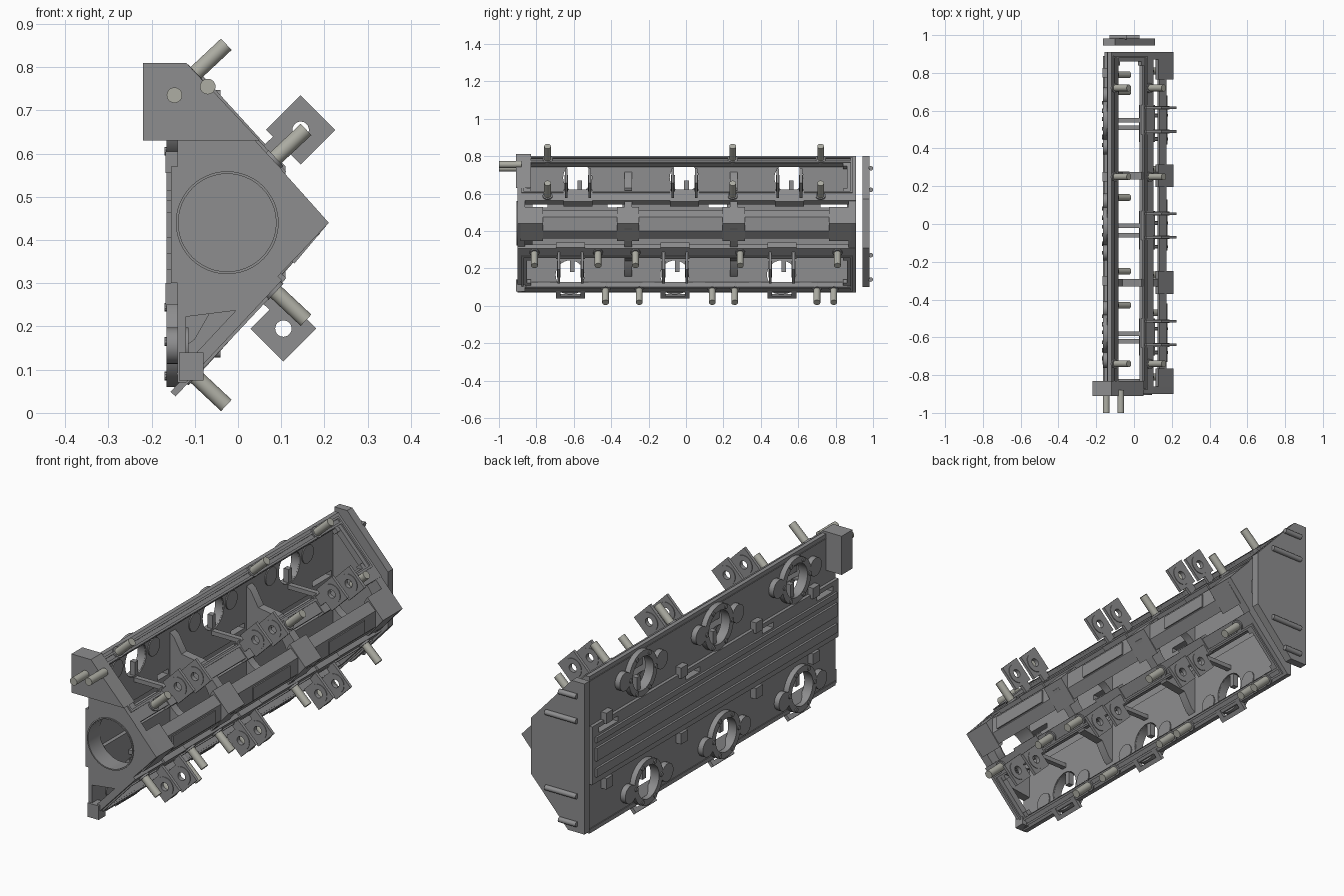
import bpy, bmesh, math
from mathutils import Vector

if "Cube" in bpy.data.objects:
    bpy.data.objects.remove(bpy.data.objects["Cube"])

MID = 0.87          # lower half mirrors the upper one: z -> MID - z


def colour(name, rgb):
    m = bpy.data.materials.new(name)
    m.diffuse_color = (*rgb, 1)
    m.use_nodes = True
    m.node_tree.nodes["Principled BSDF"].inputs["Base Color"].default_value = m.diffuse_color
    return m


body_mat = colour("body_grey", (0.27, 0.27, 0.275))
pin_mat = colour("pin_grey", (0.42, 0.42, 0.37))


def finish(name, bm, mat=None):
    bmesh.ops.recalc_face_normals(bm, faces=bm.faces)
    me = bpy.data.meshes.new(name)
    bm.to_mesh(me)
    bm.free()
    ob = bpy.data.objects.new(name, me)
    bpy.context.collection.objects.link(ob)
    me.materials.append(mat or body_mat)
    return ob


def circle(u, z, r, n=32):
    return [(u + r * math.cos(2 * math.pi * k / n), z + r * math.sin(2 * math.pi * k / n)) for k in range(n)]


def rect(u0, u1, z0, z1):
    return [(u0, z0), (u1, z0), (u1, z1), (u0, z1)]


def prism(name, pts, a0, a1, low=False, holes=(), axis='y'):
    """Extrude an outline with holes along y (x-z outline) or x (y-z outline)."""
    bm = bmesh.new()
    edges = []
    for loop in (pts, *holes):
        vs = []
        for u, z in loop:
            z = MID - z if low else z
            vs.append(bm.verts.new((u, a0, z) if axis == 'y' else (a0, u, z)))
        edges += [bm.edges.new((vs[i - 1], vs[i])) for i in range(len(vs))]
    if holes:
        bmesh.ops.triangle_fill(bm, edges=edges, use_beauty=True)
    else:
        bm.faces.new(vs)
    r = bmesh.ops.extrude_face_region(bm, geom=bm.faces[:])
    move = (0, a1 - a0, 0) if axis == 'y' else (a1 - a0, 0, 0)
    bmesh.ops.translate(bm, vec=move, verts=[v for v in r["geom"] if isinstance(v, bmesh.types.BMVert)])
    return finish(name, bm)


def box(name, x0, x1, y0, y1, z0, z1, low=False):
    return prism(name, rect(x0, x1, z0, z1), y0, y1, low)


def cyl(name, a, b, r, low=False, mat=None, seg=24):
    a, b = Vector(a), Vector(b)
    if low:
        a.z, b.z = MID - a.z, MID - b.z
    bm = bmesh.new()
    bmesh.ops.create_cone(bm, cap_ends=True, segments=seg, radius1=r, radius2=r, depth=(b - a).length)
    rot = (b - a).to_track_quat('Z', 'Y').to_matrix().to_4x4()
    rot.translation = (a + b) / 2
    bm.transform(rot)
    return finish(name, bm, mat)


# Sloped flange axes: D runs down the slope, N points outward
P, D, N = Vector((-0.12, 0.80)), Vector((0.683, -0.73)), Vector((0.73, 0.683))


def on_slope(s, h):
    p = P + D * s + N * h
    return (p.x, p.y)


def slope_box(name, s0, s1, h0, h1, y0, y1, low):
    return prism(name, [on_slope(s0, h0), on_slope(s1, h0), on_slope(s1, h1), on_slope(s0, h1)], y0, y1, low)


# Back wall: upper and lower panels plus recessed centre web with rails
HOLES = {False: (-0.58, -0.01, 0.55), True: (-0.62, -0.06, 0.51)}
HZ = {False: 0.685, True: 0.705}
SLOTS = [rect(y0, y1, 0.525, 0.55) for y0, y1 in ((-0.86, -0.74), (-0.42, -0.34), (0.12, 0.22), (0.72, 0.86))]
for low in (False, True):
    t = "lower" if low else "upper"
    ports = [circle(y, HZ[low], 0.078) for y in HOLES[low]]
    prism(t + "_back_panel", rect(-0.9, 0.91, 0.50, 0.80), -0.14, -0.12, low,
          ports + ([] if low else SLOTS), 'x')
    for y in HOLES[low]:
        # Port collar with ear bosses, bolts and a small key
        z = HZ[low]
        prism(t + "_port_collar", circle(y, z, 0.105), -0.165, -0.125, low, [circle(y, z, 0.077)], 'x')
        for dy in (-0.14, 0.13):
            cyl(t + "_port_boss", (-0.165, y + dy, z + 0.01), (-0.115, y + dy, z + 0.01), 0.042, low)
        for k in range(6):
            by, bz = circle(y, z, 0.092, 6)[k]
            cyl(t + "_collar_bolt", (-0.17, by, bz), (-0.16, by, bz), 0.010, low, seg=10)
        box(t + "_port_key", -0.15, -0.125, y, y + 0.025, z - 0.08, z - 0.015, low)
        # Thin cross tie from back wall to flange
        box(t + "_cross_tie", -0.12, 0.06, y - 0.012, y + 0.012, 0.585, 0.605, low)

prism("centre_web", rect(-0.9, 0.91, 0.30, 0.57), -0.155, -0.138, False, SLOTS, 'x')
for z0, z1 in ((0.33, 0.37), (0.405, 0.465), (0.49, 0.515)):
    box("back_rail", -0.165, -0.15, -0.88, 0.89, z0, z1)
for y in (-0.72, -0.3, 0.25, 0.8):
    for z in (0.25, 0.555):
        box("back_clamp", -0.168, -0.135, y - 0.025, y + 0.025, z, z + 0.05)

# End walls with the shaft bore; the front one is open at the bottom
BORE = circle(-0.025, 0.44, 0.113, 48)
prism("front_end_wall", [(-0.14, 0.63), (0.04, 0.63), (0.21, 0.44), (0.02, 0.24), (-0.14, 0.22)],
      -0.90, -0.86, False, [BORE])
prism("rear_end_wall", [(-0.14, 0.80), (-0.12, 0.80), (0.21, 0.44), (-0.12, 0.07), (-0.14, 0.07)],
      0.87, 0.91, False, [BORE])
prism("bore_ring", circle(-0.025, 0.44, 0.119, 48), -0.905, -0.82, False, [BORE])

# Inner bulkheads: gusseted thin wall with a thick crest block
half = [(-0.14, 0.73), (-0.10, 0.70), (-0.06, 0.63), (0.04, 0.615), (0.19, 0.455)]
outline = half + [(x, MID - z) for x, z in reversed(half)]
for y in (-0.31, 0.255):
    prism("bulkhead", outline, y - 0.02, y + 0.02, False, [BORE])
for y in (-0.825, -0.31, 0.255, 0.825):
    prism("crest_block", [(0.13, 0.527), (0.21, 0.44), (0.13, 0.345), (0.115, 0.365), (0.115, 0.505)],
          y - 0.06, y + 0.06)

# Crest rail along the ridge, with raised pads
prism("crest_rail", [(0.135, 0.51), (0.172, 0.475), (0.172, 0.40), (0.135, 0.36), (0.125, 0.37),
                     (0.155, 0.405), (0.155, 0.465), (0.125, 0.50)], -0.9, 0.91)
for y0, y1 in ((-0.73, -0.42), (-0.14, 0.13), (0.42, 0.68)):
    box("crest_pad", 0.165, 0.178, y0, y1, 0.405, 0.465)

# Sloped flanges, lugs and studs for both banks
STUDS = {False: ((-0.74, 0.25, 0.72), (-0.74, 0.25, 0.72)),
         True: ((-0.43, -0.25, 0.14, 0.26, 0.70, 0.79), (-0.81, -0.47, -0.27, 0.29, 0.81))}
LUG = {False: (0.145, 0.655, 0.08), True: (0.105, MID - 0.195, 0.076)}
for low in (False, True):
    t = "lower" if low else "upper"
    slope_box(t + "_flange_outer_bar", 0, 0.05, -0.03, 0, -0.9, 0.91, low)
    slope_box(t + "_flange_inner_bar", 0.255, 0.325, -0.03, 0, -0.9, 0.91, low)
    for y in (-0.9, 0.86):
        slope_box(t + "_flange_end_bar", 0.03, 0.27, -0.03, 0, y, y + 0.05, low)
    # Raised gasket lip
    for s in (0.012, 0.038, 0.262):
        slope_box(t + "_gasket_lip", s, s + 0.01, -0.01, 0.007, -0.88, 0.89, low)
    for y in (-0.88, 0.88):
        slope_box(t + "_gasket_lip_end", 0.012, 0.272, -0.01, 0.007, y, y + 0.01, low)
    # Chamfered window corners
    for ye, sy in ((-0.85, 1), (0.86, -1)):
        for s0, ss in ((0.05, 1), (0.255, -1)):
            slope_box(t + "_window_corner", min(s0, s0 + ss * .02), max(s0, s0 + ss * .02), -0.028, -0.002,
                      min(ye, ye + sy * .02), max(ye, ye + sy * .02), low)
    box(t + "_inner_rail", 0.03, 0.055, -0.88, 0.89, 0.57, 0.605, low)

    for s, ys in zip((0.025, 0.295), STUDS[low]):
        for y in ys:
            a, b, c = on_slope(s, -0.025), on_slope(s, 0.104), on_slope(s, 0.008)
            cyl(t + "_stud", (a[0], y, a[1]), (b[0], y, b[1]), 0.018, low, pin_mat)
            cyl(t + "_stud_seat", (a[0], y, a[1]), (c[0], y, c[1]), 0.026, low)

    cx, cz, hd = LUG[low]
    for y in HOLES[low]:
        for yl in (y - 0.06, y + 0.065):
            # Eye lug: diamond plate with a ringed hole and a root arm
            eye = [circle(cx, cz, 0.019, 24)]
            prism(t + "_eye_lug", circle(cx, cz, hd, 4), yl - 0.007, yl + 0.007, low, eye)
            prism(t + "_lug_hub", circle(cx, cz, 0.044), yl - 0.010, yl + 0.010, low, eye)
            slope_box(t + "_lug_arm", 0.255, 0.30, -0.02, 0.045, yl - 0.007, yl + 0.007, low)
        slope_box(t + "_lug_base", 0.25, 0.335, -0.035, 0.004, y - 0.075, y + 0.08, low)
        if low:
            # U-shaped tab below the lower flange
            for ya, yb in ((y - 0.075, y - 0.05), (y + 0.055, y + 0.08)):
                slope_box("lower_tab_side", -0.035, 0.02, -0.012, 0.004, ya, yb, low)
            slope_box("lower_tab_bar", -0.04, -0.02, -0.012, 0.004, y - 0.075, y + 0.08, low)

# Front corner bracket, small foot block and two long pins
prism("front_bracket", [(-0.22, 0.81), (-0.12, 0.81), (0.05, 0.63), (-0.22, 0.63)], -0.91, -0.83)
box("front_foot", -0.137, -0.08, -0.91, -0.86, 0.075, 0.14)
for x, z in ((-0.147, 0.735), (-0.07, 0.755)):
    cyl("front_pin", (x, -1.0, z), (x, -0.88, z), 0.018, False, pin_mat)

# Separate rear cover with four bars on its face
prism("rear_cover", [(-0.165, 0.80), (-0.10, 0.80), (0.11, 0.57), (0.11, 0.31), (-0.08, 0.10), (-0.165, 0.10)],
      0.945, 0.982)
for z, x in ((0.735, -0.04), (0.62, 0.03), (0.27, 0.03), (0.14, -0.04)):
    cyl("rear_cover_bar", (-0.13, 0.988, z), (x, 0.988, z), 0.012, seg=16)

bpy.ops.object.select_all(action='SELECT')
bpy.context.view_layer.objects.active = bpy.context.collection.objects[0]
bpy.ops.object.shade_smooth_by_angle(angle=math.radians(30))
